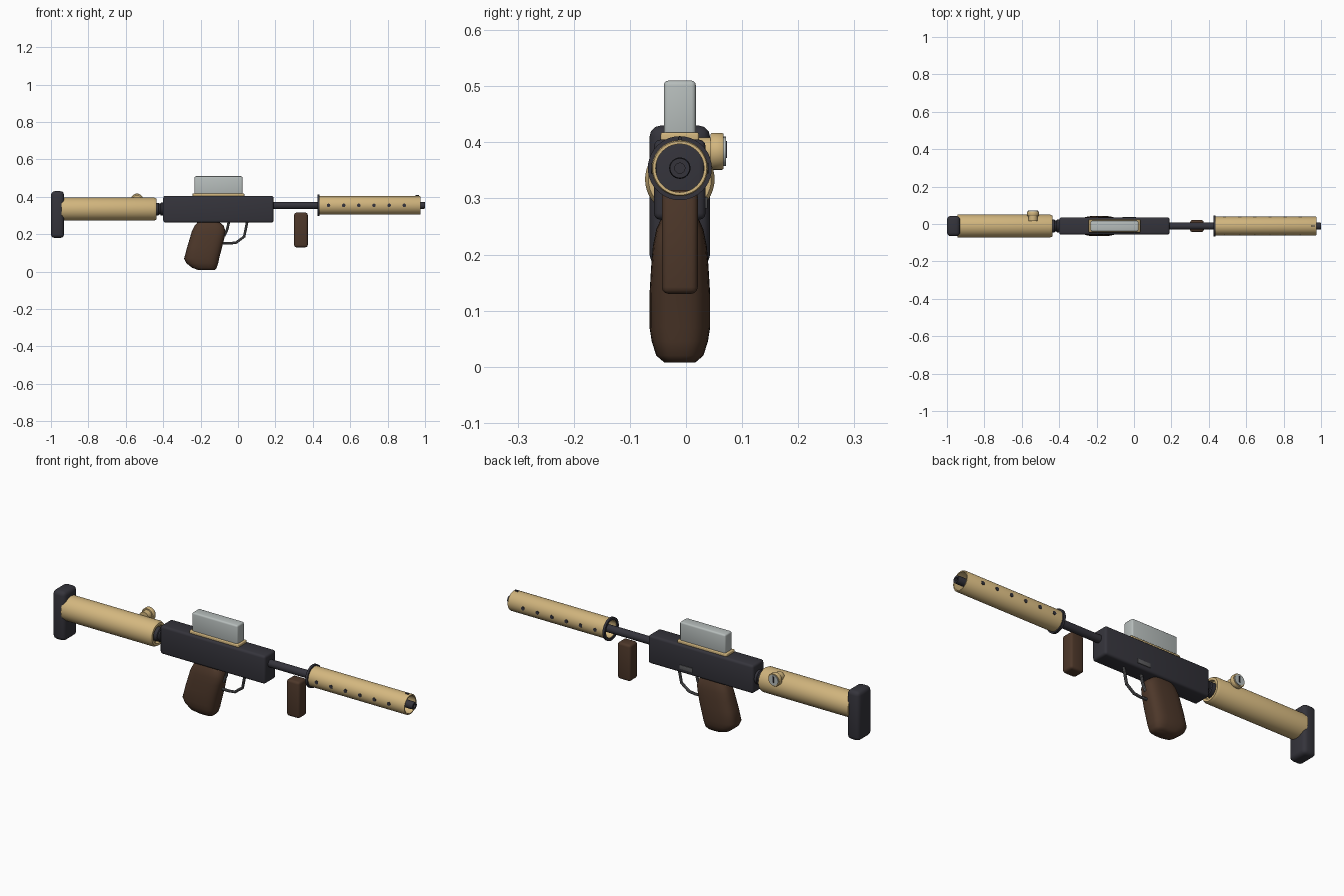
import bpy, bmesh, math
from mathutils import Vector, Matrix

cube = bpy.data.objects.get("Cube")
if cube:
    bpy.data.objects.remove(cube, do_unlink=True)

CY = -0.011   # sideways centre of the body
BORE_Z = 0.354


def material(name, r, g, b):
    m = bpy.data.materials.new(name)
    m.use_nodes = True
    m.diffuse_color = (r, g, b, 1)
    m.node_tree.nodes["Principled BSDF"].inputs["Base Color"].default_value = (r, g, b, 1)
    return m


SAND = material("sand_gold", 0.65, 0.47, 0.21)
DARK = material("charcoal", 0.035, 0.034, 0.044)
BROWN = material("dark_brown", 0.075, 0.039, 0.023)
SILVER = material("pale_grey", 0.47, 0.51, 0.50)
STEEL = material("steel_grey", 0.11, 0.11, 0.115)


def add_object(name, bm, mat, angle=35):
    bmesh.ops.recalc_face_normals(bm, faces=bm.faces)
    mesh = bpy.data.meshes.new(name)
    bm.to_mesh(mesh)
    bm.free()
    mesh.materials.append(mat)
    ob = bpy.data.objects.new(name, mesh)
    bpy.context.collection.objects.link(ob)
    smooth(ob, angle)
    return ob


def smooth(ob, angle=35):
    bpy.ops.object.select_all(action="DESELECT")
    bpy.context.view_layer.objects.active = ob
    ob.select_set(True)
    bpy.ops.object.shade_smooth_by_angle(angle=math.radians(angle))


def box(name, x, y, z, mat, bevel=0.01):
    """Rounded box from (low, high) ranges."""
    bm = bmesh.new()
    bmesh.ops.create_cube(bm, size=1)
    for v in bm.verts:
        for i, (low, high) in enumerate((x, y, z)):
            v.co[i] = low if v.co[i] < 0 else high
    if bevel:
        bmesh.ops.bevel(bm, geom=bm.edges[:], offset=bevel, segments=3,
                        profile=0.5, affect="EDGES")
    return add_object(name, bm, mat)


def lathe(name, profile, centre, mat, axis="X", sides=40, closed=False):
    """Spin (distance along axis, radius) points around an axis."""
    bm = bmesh.new()
    rings = []
    for d, r in profile:
        ring = []
        for i in range(sides):
            a = math.tau * i / sides
            p, q = r * math.cos(a), r * math.sin(a)
            off = Vector((d, p, q)) if axis == "X" else Vector((p, d, q))
            ring.append(bm.verts.new(Vector(centre) + off))
        rings.append(ring)
    pairs = list(zip(rings, rings[1:]))
    if closed:
        pairs.append((rings[-1], rings[0]))
    for a, b in pairs:
        for i in range(sides):
            j = (i + 1) % sides
            bm.faces.new((a[i], a[j], b[j], b[i]))
    if not closed:
        bm.faces.new(rings[0])
        bm.faces.new(rings[-1])
    return add_object(name, bm, mat)


def rod(name, points, radius, mat):
    """Thin bent bar through (x, z) points."""
    curve = bpy.data.curves.new(name, "CURVE")
    curve.dimensions = "3D"
    curve.bevel_depth = radius
    curve.bevel_resolution = 2
    curve.use_fill_caps = True
    line = curve.splines.new("POLY")
    line.points.add(len(points) - 1)
    for p, (x, z) in zip(line.points, points):
        p.co = (x, CY, z, 1)
    curve.materials.append(mat)
    ob = bpy.data.objects.new(name, curve)
    bpy.context.collection.objects.link(ob)
    bpy.ops.object.select_all(action="DESELECT")
    bpy.context.view_layer.objects.active = ob
    ob.select_set(True)
    bpy.ops.object.convert(target="MESH")
    smooth(bpy.context.object)


def around(half):
    return CY - half, CY + half


# Shoulder pad and stock
box("shoulder_pad", (-1.0, -0.93), around(0.054), (0.18, 0.43), DARK, 0.02)
lathe("stock", [(-0.945, 0.062), (-0.45, 0.062), (-0.437, 0.056), (-0.437, 0.044),
                (-0.452, 0.042)], (0, CY, 0.334), SAND)
lathe("stock_collar", [(-0.46, 0.034), (-0.425, 0.034), (-0.422, 0.029), (-0.415, 0.029),
                       (-0.412, 0.035), (-0.39, 0.035)], (0, CY, 0.334), DARK)

# Adjustment knob on the back of the stock
KNOB = (-0.54, 0, 0.384)
lathe("stock_knob", [(0.015, 0.025), (0.044, 0.025), (0.044, 0.031), (0.047, 0.033),
                     (0.064, 0.033), (0.067, 0.031)], KNOB, SAND, "Y", 32)
lathe("knob_face", [(0.066, 0.026), (0.071, 0.026)], KNOB, SILVER, "Y", 32)
box("knob_mark", (-0.544, -0.536), (0.07, 0.073), (0.372, 0.402), DARK, 0)

# Receiver and its port plate
box("receiver", (-0.40, 0.19), around(0.046), (0.262, 0.405), DARK, 0.012)
box("port_plate", (-0.062, 0.01), (0.03, 0.038), (0.282, 0.303), STEEL, 0.001)

# Top block on its mount
box("top_mount", (-0.243, 0.034), around(0.034), (0.398, 0.418), SAND, 0.004)
box("top_block", (-0.232, 0.024), around(0.0285), (0.41, 0.51), SILVER, 0.008)

# Barrel with a hollow muzzle
lathe("barrel", [(0.18, 0.019), (0.985, 0.019), (1.0, 0.0175), (1.0, 0.009), (0.96, 0.009)],
      (0, CY, BORE_Z), DARK)

# Open barrel shroud with flange, vents and front sight
lathe("barrel_shroud", [(0.43, 0.043), (0.43, 0.05), (0.972, 0.05), (0.976, 0.048),
                        (0.976, 0.043)], (0, CY, BORE_Z), SAND, closed=True)
lathe("shroud_flange", [(0.425, 0.045), (0.425, 0.057), (0.437, 0.057), (0.437, 0.045)],
      (0, CY, BORE_Z), DARK, closed=True)
for i in range(6):
    for side, label in ((-1, "front"), (1, "back")):
        lathe(f"{label}_vent_{i + 1}", [(side * 0.042, 0.0095), (side * 0.0515, 0.0095)],
              (0.484 + 0.081 * i, CY, BORE_Z), DARK, "Y", 16)
box("front_sight", (0.95, 0.968), around(0.003), (0.40, 0.41), DARK, 0.001)

# Pistol grip: rounded sections (height, low x, high x, half width)
SECTIONS = [(0.008, -0.21, -0.125, 0.028), (0.02, -0.245, -0.114, 0.042),
            (0.045, -0.276, -0.106, 0.050), (0.07, -0.288, -0.101, 0.054),
            (0.13, -0.272, -0.085, 0.054), (0.18, -0.257, -0.073, 0.051),
            (0.215, -0.247, -0.067, 0.048), (0.245, -0.232, -0.076, 0.042),
            (0.265, -0.215, -0.10, 0.033)]
bm = bmesh.new()
rings = []
for z, low, high, half in SECTIONS:
    ring = []
    for i in range(32):
        c, s = math.cos(math.tau * i / 32), math.sin(math.tau * i / 32)
        x = (low + high) / 2 + (high - low) / 2 * math.copysign(abs(c) ** 0.6, c)
        ring.append(bm.verts.new((x, CY + half * math.copysign(abs(s) ** 0.7, s), z)))
    rings.append(ring)
for a, b in zip(rings, rings[1:]):
    for i in range(32):
        j = (i + 1) % 32
        bm.faces.new((a[i], a[j], b[j], b[i]))
bm.faces.new(rings[0])
bm.faces.new(rings[-1])
add_object("pistol_grip", bm, BROWN, 50)

# Trigger and its guard
rod("trigger", [(-0.048, 0.27), (-0.058, 0.225), (-0.074, 0.19)], 0.007, STEEL)
rod("trigger_guard", [(-0.10, 0.153), (-0.045, 0.151), (-0.01, 0.155), (0.033, 0.187),
                      (0.050, 0.27)], 0.007, STEEL)

# Forward grip
box("forward_grip", (0.30, 0.373), around(0.032), (0.13, 0.315), BROWN, 0.012)
